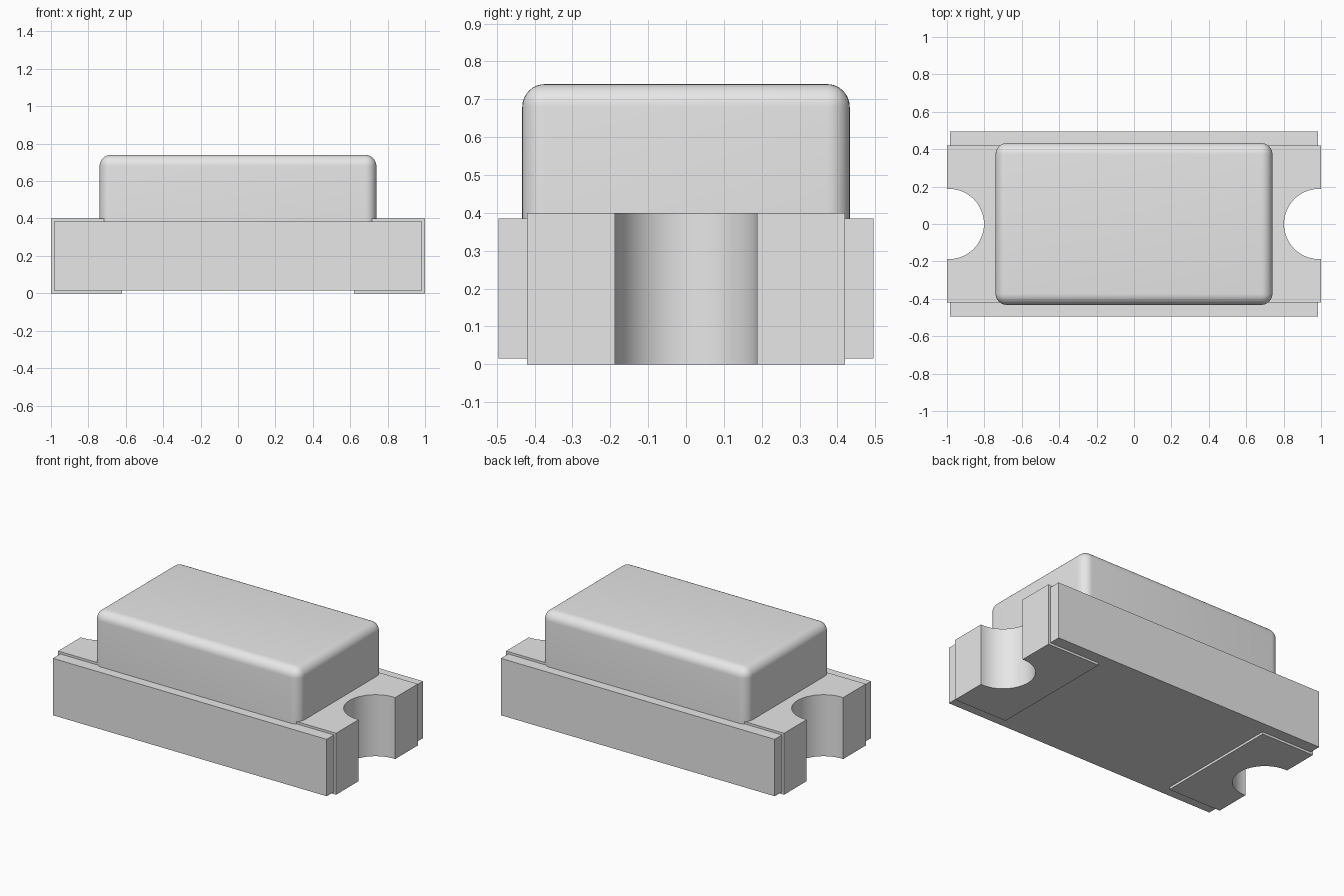
import bpy, bmesh, math

if "Cube" in bpy.data.objects:
    bpy.data.objects.remove(bpy.data.objects["Cube"], do_unlink=True)

GREY = (0.8, 0.8, 0.8, 1)
grey = bpy.data.materials.new("light grey")
grey.diffuse_color = GREY
grey.use_nodes = True
grey.node_tree.nodes["Principled BSDF"].inputs["Base Color"].default_value = GREY


def finish(name, bm):
    """Turn a bmesh into a smooth-by-angle object."""
    bmesh.ops.recalc_face_normals(bm, faces=bm.faces)
    mesh = bpy.data.meshes.new(name)
    bm.to_mesh(mesh)
    bm.free()
    mesh.materials.append(grey)
    obj = bpy.data.objects.new(name, mesh)
    bpy.context.collection.objects.link(obj)
    bpy.ops.object.select_all(action="DESELECT")
    obj.select_set(True)
    bpy.context.view_layer.objects.active = obj
    bpy.ops.object.shade_smooth_by_angle(angle=math.radians(30))
    return obj


def extrude_outline(name, outline, z0, z1):
    bm = bmesh.new()
    face = bm.faces.new([bm.verts.new((x, y, z0)) for x, y in outline])
    top = bmesh.ops.extrude_face_region(bm, geom=[face])["geom"]
    verts = [v for v in top if isinstance(v, bmesh.types.BMVert)]
    bmesh.ops.translate(bm, vec=(0, 0, z1 - z0), verts=verts)
    return finish(name, bm)


def notched_end(x_end, half_y, radius, steps=32):
    """Right-hand end outline, front to back, with a round notch in it."""
    centre = 0.99
    reach = math.acos((x_end - centre) / radius)
    arc = []
    for i in range(steps + 1):
        a = -reach - (2 * math.pi - 2 * reach) * i / steps
        arc.append((centre + radius * math.cos(a), radius * math.sin(a)))
    return [(x_end, -half_y)] + arc + [(x_end, half_y)]


# Base board, notched at both ends
end = notched_end(0.985, 0.495, 0.191)
extrude_outline("base_board", end + [(-x, -y) for x, y in end], 0.015, 0.385)

# Metal terminals wrapped around the ends
terminal = notched_end(1.0, 0.42, 0.188) + [(0.62, 0.42), (0.62, -0.42)]
for name, side in (("left_terminal", 1), ("right_terminal", -1)):
    extrude_outline(name, [(side * x, y) for x, y in terminal], 0, 0.4)

# Lens block, rounded everywhere but underneath
LENS_BOTTOM, LENS_TOP = 0.38, 0.74
bm = bmesh.new()
bmesh.ops.create_cube(bm, size=1)
for v in bm.verts:
    v.co.x *= 1.48
    v.co.y *= 0.865
    v.co.z = LENS_TOP if v.co.z > 0 else LENS_BOTTOM
rounded = [e for e in bm.edges if max(v.co.z for v in e.verts) == max(v.co.z for v in bm.verts)]
bmesh.ops.bevel(bm, geom=rounded, offset=0.06, segments=8, profile=0.5, affect="EDGES")
finish("lens", bm)
